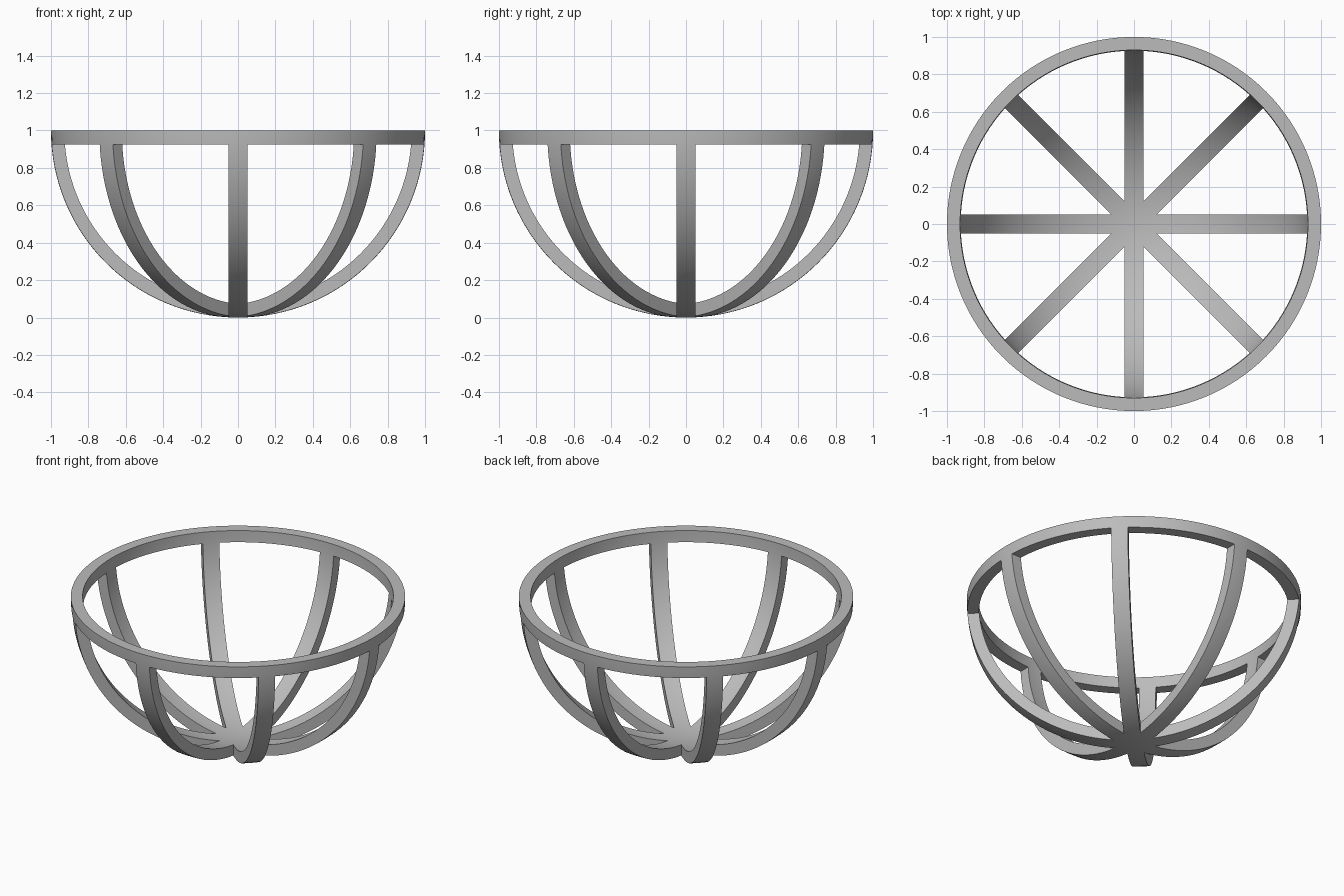
import bpy, bmesh, math
from mathutils import Vector

if "Cube" in bpy.data.objects:
    bpy.data.objects.remove(bpy.data.objects["Cube"])

OUTER, INNER = 1.0, 0.93      # bowl radii, centred at z = 1
RIM_Z = 0.925                 # underside of the rim
HALF = 0.05                   # half width of a rib
RIBS, STEPS, SEGS = 8, 32, 128


def make_object(name, bm):
    bmesh.ops.recalc_face_normals(bm, faces=bm.faces)
    mesh = bpy.data.meshes.new(name)
    bm.to_mesh(mesh)
    bm.free()
    obj = bpy.data.objects.new(name, mesh)
    bpy.context.collection.objects.link(obj)
    return obj


def arc(radius):
    angles = [math.pi / 2 * i / STEPS for i in range(STEPS + 1)]
    return [Vector((radius * math.cos(a), 0, 1 - radius * math.sin(a))) for a in angles]


# Bowl: hollow hemisphere turned from its wall profile
bm = bmesh.new()
profile = arc(INNER)[::-1] + arc(OUTER)
verts = [bm.verts.new(p) for p in profile]
edges = [bm.edges.new(pair) for pair in zip(verts, verts[1:])]
bmesh.ops.spin(bm, geom=verts + edges, cent=(0, 0, 0), axis=(0, 0, 1),
               angle=math.tau, steps=SEGS, use_merge=True)
bmesh.ops.remove_doubles(bm, verts=bm.verts, dist=1e-5)
bowl = make_object("basket_frame", bm)

# Openings: one wedge between each pair of neighbouring ribs
bm = bmesh.new()
half_step = math.pi / RIBS
for k in range(RIBS):
    mid = (2 * k + 1) * half_step
    tip = HALF / math.sin(half_step) * Vector((math.cos(mid), math.sin(mid), 0))
    corners = [tip] + [tip + 2 * Vector((math.cos(a), math.sin(a), 0))
                       for a in (mid - half_step, mid + half_step)]
    low = [bm.verts.new(c + Vector((0, 0, -0.5))) for c in corners]
    high = [bm.verts.new(c + Vector((0, 0, RIM_Z))) for c in corners]
    bm.faces.new(low)
    bm.faces.new(high)
    for i in range(3):
        j = (i + 1) % 3
        bm.faces.new((low[i], low[j], high[j], high[i]))
cutter = make_object("opening_cutter", bm)
cutter.hide_render = True

# Cut the openings, leaving the rim and the eight ribs
bpy.context.view_layer.objects.active = bowl
bowl.select_set(True)
cut = bowl.modifiers.new("openings", 'BOOLEAN')
cut.operation = 'DIFFERENCE'
cut.solver = 'EXACT'
cut.object = cutter
bpy.ops.object.modifier_apply(modifier=cut.name)
bpy.data.objects.remove(cutter)
bpy.ops.object.shade_smooth_by_angle(angle=math.radians(30))

# Plain grey finish
grey = bpy.data.materials.new("grey")
grey.diffuse_color = (0.5, 0.5, 0.5, 1)
grey.use_nodes = True
grey.node_tree.nodes["Principled BSDF"].inputs["Base Color"].default_value = grey.diffuse_color
bowl.data.materials.clear()
bowl.data.materials.append(grey)
